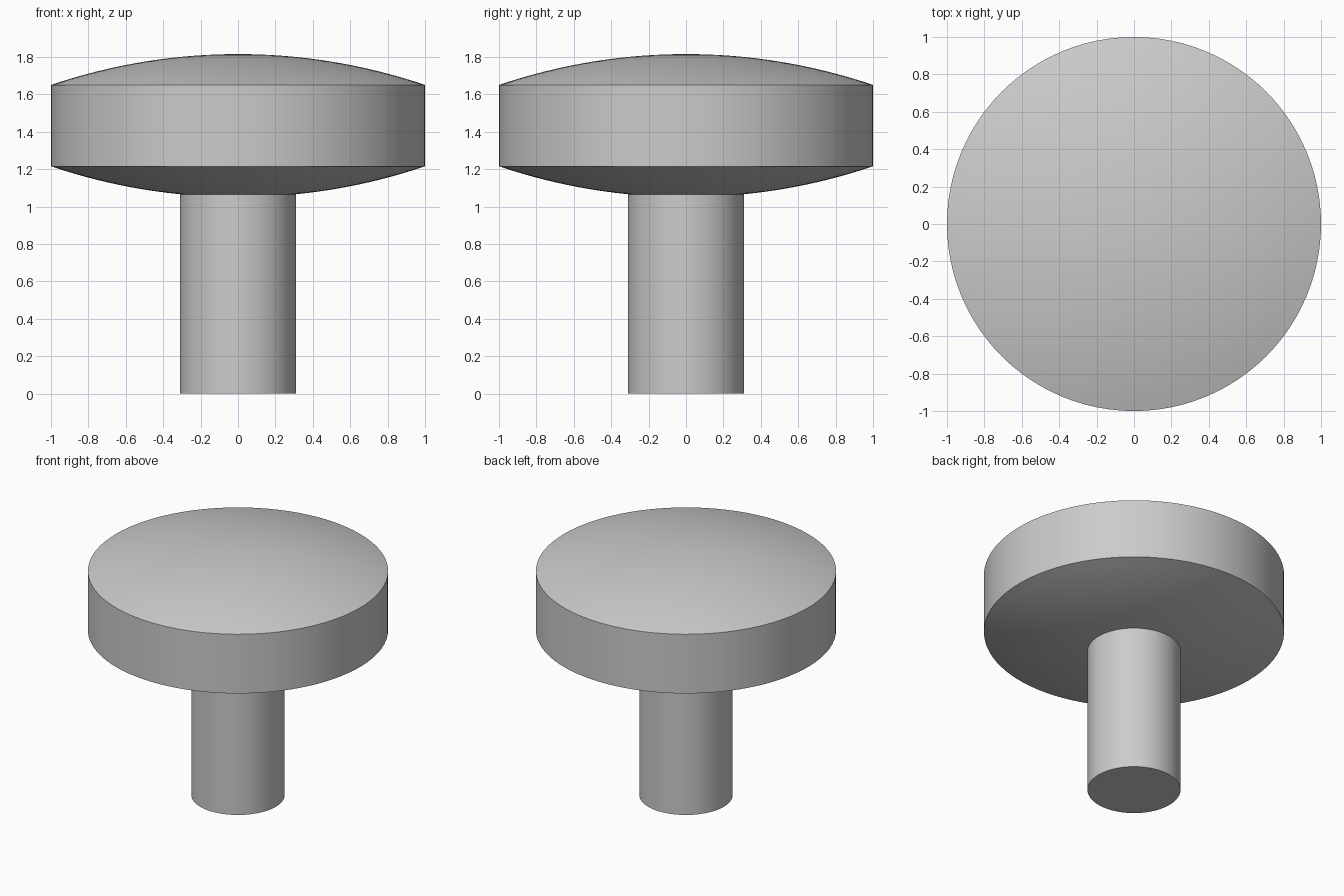
import bpy
import bmesh
import math

cube = bpy.data.objects.get("Cube")
if cube:
    bpy.data.objects.remove(cube, do_unlink=True)

SEGMENTS = 96
HEAD_RADIUS, STEM_RADIUS = 1.0, 0.31
RIM_LOW, RIM_HIGH = 1.215, 1.65
RISE = 0.165  # bulge of the domed faces at the centre

grey = bpy.data.materials.new("light_grey")
grey.use_nodes = True
colour = (0.6, 0.6, 0.6, 1)
grey.diffuse_color = colour
grey.node_tree.nodes["Principled BSDF"].inputs["Base Color"].default_value = colour


def dome_height(r):
    """Height of a shallow spherical cap above its rim at radius r."""
    ball = (HEAD_RADIUS ** 2 + RISE ** 2) / (2 * RISE)
    return math.sqrt(ball ** 2 - r ** 2) - (ball - RISE)


def lathe(name, profile):
    """Revolve (radius, z) points, listed bottom to top, around z."""
    bm = bmesh.new()
    rings = []
    for r, z in profile:
        count = SEGMENTS if r > 0 else 1
        rings.append([bm.verts.new((r * math.cos(math.tau * i / count),
                                    r * math.sin(math.tau * i / count), z))
                      for i in range(count)])
    for low, high in zip(rings, rings[1:]):
        for i in range(SEGMENTS):
            j = (i + 1) % SEGMENTS
            corners = [low[i % len(low)], low[j % len(low)],
                       high[j % len(high)], high[i % len(high)]]
            bm.faces.new(list(dict.fromkeys(corners)))
    bmesh.ops.recalc_face_normals(bm, faces=bm.faces)
    mesh = bpy.data.meshes.new(name)
    bm.to_mesh(mesh)
    bm.free()
    mesh.materials.append(grey)
    obj = bpy.data.objects.new(name, mesh)
    bpy.context.collection.objects.link(obj)
    bpy.ops.object.select_all(action="DESELECT")
    obj.select_set(True)
    bpy.context.view_layer.objects.active = obj
    bpy.ops.object.shade_smooth_by_angle(angle=math.radians(15))
    return obj


# Head: straight rim with a domed top and the underside mirroring it
STEPS = 16
radii = [HEAD_RADIUS * i / STEPS for i in range(STEPS + 1)]
underside = [(r, RIM_LOW - dome_height(r)) for r in radii]
top = [(r, RIM_HIGH + dome_height(r)) for r in reversed(radii)]
lathe("knob_head", underside + top)

# Stem: plain cylinder, its upper end just inside the head
stem_top = RIM_LOW - dome_height(STEM_RADIUS) + 0.01
lathe("stem", [(0, 0), (STEM_RADIUS, 0), (STEM_RADIUS, stem_top), (0, stem_top)])
